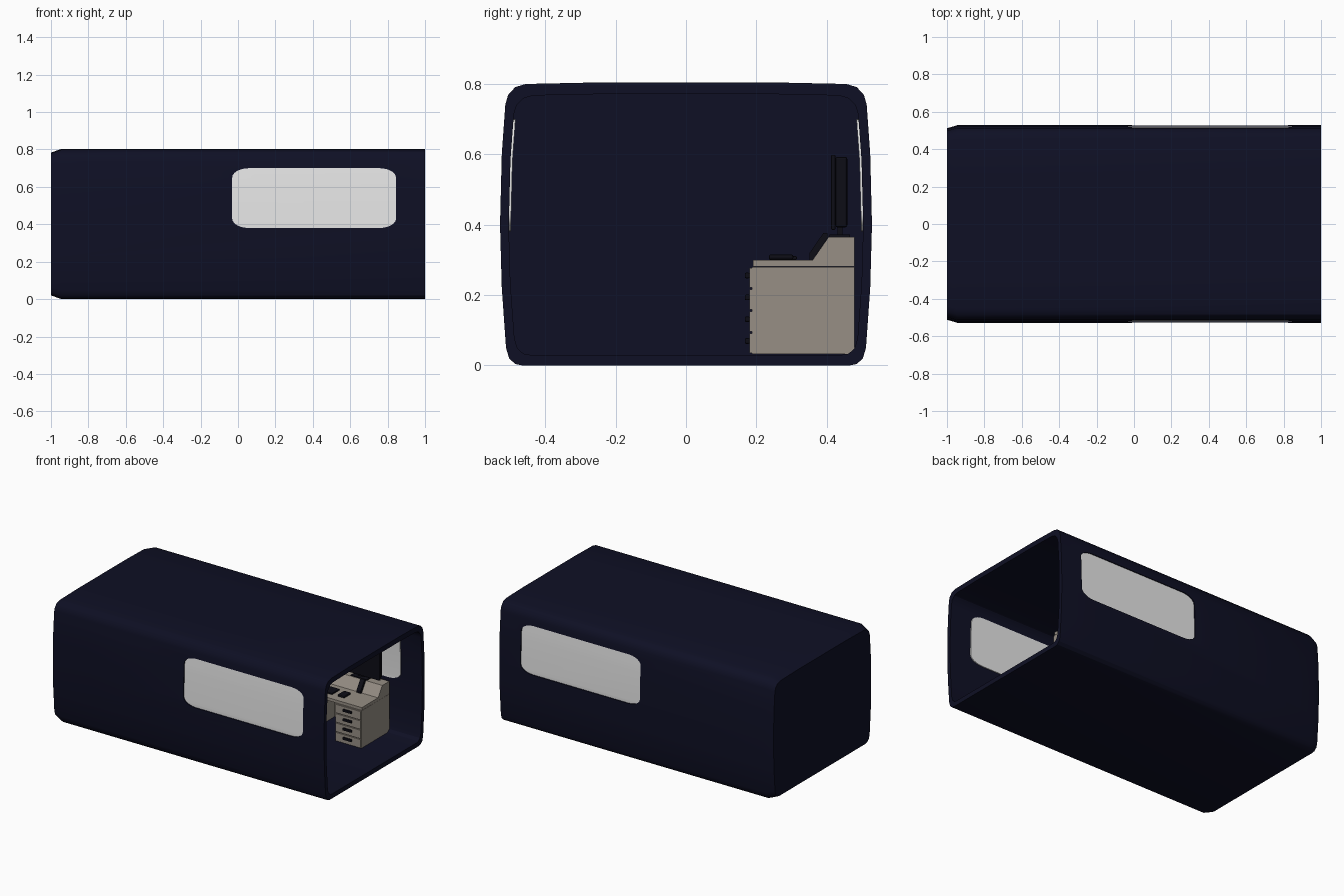
import bpy, bmesh, math
from mathutils import Vector

cube = bpy.data.objects.get("Cube")
if cube:
    bpy.data.objects.remove(cube, do_unlink=True)


def material(name, rgb):
    m = bpy.data.materials.new(name)
    m.use_nodes = True
    m.diffuse_color = (*rgb, 1)
    m.node_tree.nodes["Principled BSDF"].inputs["Base Color"].default_value = (*rgb, 1)
    return m


NAVY = material("navy paint", (0.0045, 0.005, 0.018))
GLASS = material("frosted glass", (0.8, 0.8, 0.8))
TAUPE = material("taupe laminate", (0.31, 0.275, 0.235))
BLACK = material("black plastic", (0.004, 0.004, 0.008))


def finish(name, bm, mat):
    bmesh.ops.recalc_face_normals(bm, faces=bm.faces)
    me = bpy.data.meshes.new(name)
    bm.to_mesh(me)
    bm.free()
    me.materials.append(mat)
    ob = bpy.data.objects.new(name, me)
    bpy.context.collection.objects.link(ob)
    return ob


def loft(name, rings, mat):
    """Skin a list of closed rings and cap both ends."""
    bm = bmesh.new()
    loops = [[bm.verts.new(p) for p in ring] for ring in rings]
    n = len(loops[0])
    for a, b in zip(loops, loops[1:]):
        for i in range(n):
            j = (i + 1) % n
            bm.faces.new((a[i], a[j], b[j], b[i]))
    bm.faces.new(loops[0])
    bm.faces.new(loops[-1])
    return finish(name, bm, mat)


def box(name, x, y, z, mat, bevel=0):
    bm = bmesh.new()
    bmesh.ops.create_cube(bm, size=1)
    for v in bm.verts:
        v.co = Vector([lo + (c + 0.5) * (hi - lo) for c, (lo, hi) in zip(v.co, (x, y, z))])
    if bevel:
        bmesh.ops.bevel(bm, geom=bm.edges[:], offset=bevel, segments=2, affect='EDGES', profile=0.5)
    return finish(name, bm, mat)


def boolean(ob, cutter, op):
    mod = ob.modifiers.new("cut", 'BOOLEAN')
    mod.object, mod.operation, mod.solver = cutter, op, 'EXACT'
    bpy.context.view_layer.update()
    me = bpy.data.meshes.new_from_object(ob.evaluated_get(bpy.context.evaluated_depsgraph_get()))
    ob.modifiers.clear()
    ob.data = me


def smooth(ob):
    bpy.ops.object.select_all(action='DESELECT')
    ob.select_set(True)
    bpy.context.view_layer.objects.active = ob
    bpy.ops.object.shade_smooth_by_angle(angle=math.radians(30))


# Shell: bulged tube with a chamfered closed end and an open end
half = [(0.27, 0.803), (0.455, 0.799), (0.485, 0.79), (0.505, 0.768), (0.513, 0.74),
        (0.523, 0.6), (0.528, 0.4), (0.523, 0.22), (0.511, 0.05), (0.502, 0.02),
        (0.485, 0.004), (0.465, 0)]
outline = half + [(-y, z) for y, z in reversed(half)]


def section(x, sy=1.0, lo=0.0, hi=0.803):
    return [(x, y * sy, lo + z / 0.803 * (hi - lo)) for y, z in outline]


def shell_part(name, mat):
    return loft(name, [section(-1, 0.97, 0.02, 0.783), section(-0.945), section(1),
                       section(1, 0.953, 0.03, 0.77), section(-0.96, 0.953, 0.03, 0.77)], mat)


# Rounded window outline, as a prism through both side walls
def window_ring(y):
    ring = []
    for k in range(4):
        for s in range(7):
            a = math.pi / 2 * (k + s / 6)
            sx = 1 if k in (0, 3) else -1
            sz = 1 if k < 2 else -1
            ring.append((0.407 + sx * 0.348 + 0.09 * math.cos(a), y,
                         0.54 + sz * 0.11 + 0.05 * math.sin(a)))
    return ring


prism = loft("window_cutter", [window_ring(-0.7), window_ring(0.7)], GLASS)
shell = shell_part("shell", NAVY)
boolean(shell, prism, 'DIFFERENCE')
glass = shell_part("side_windows", GLASS)
for v in glass.data.vertices:
    v.co.y *= 0.988
boolean(glass, prism, 'INTERSECT')
bpy.data.objects.remove(prism, do_unlink=True)
for ob, mat in ((shell, NAVY), (glass, GLASS)):
    ob.data.materials.clear()
    ob.data.materials.append(mat)
    ob.data.polygons.foreach_set("material_index", [0] * len(ob.data.polygons))
    smooth(ob)

# Desk: two drawer cabinets, a back panel and a top with a raised rear shelf
FLOOR, TOP = 0.032, 0.28
LEFT, RIGHT, WIDE = 0.195, 0.775, 0.19
drawer = (TOP - FLOOR) / 4
for side, x0 in (("right", LEFT), ("left", RIGHT - WIDE)):
    x1 = x0 + WIDE
    box(side + "_cabinet", (x0, x1), (0.187, 0.478), (FLOOR, TOP), TAUPE)
    for i in range(4):
        z = FLOOR + drawer * i
        box(f"{side}_drawer_{i + 1}", (x0 + 0.003, x1 - 0.003), (0.18, 0.188),
            (z + 0.003, z + drawer - 0.003), TAUPE)
        mid, zc = (x0 + x1) / 2, z + drawer * 0.6
        box(f"{side}_handle_{i + 1}", (mid - 0.032, mid + 0.032), (0.167, 0.181),
            (zc - 0.008, zc + 0.008), BLACK, 0.004)
box("desk_back_panel", (LEFT + WIDE, RIGHT - WIDE), (0.46, 0.478), (FLOOR, TOP), TAUPE)
profile = [(0.19, 0.281), (0.19, 0.3), (0.36, 0.3), (0.405, 0.365), (0.478, 0.365), (0.478, 0.281)]
loft("desk_top", [[(x, y, z) for y, z in profile] for x in (LEFT, RIGHT)], TAUPE)

# Monitor on its stand
box("monitor_screen", (0.45, 0.75), (0.412, 0.424), (0.385, 0.598), BLACK, 0.003)
box("monitor_back", (0.46, 0.74), (0.424, 0.458), (0.392, 0.592), BLACK, 0.006)
box("monitor_neck", (0.58, 0.62), (0.43, 0.445), (0.366, 0.4), BLACK)
box("monitor_foot", (0.54, 0.66), (0.408, 0.465), (0.365, 0.371), BLACK)

# Keyboard, mouse and a handset resting on the slope
box("keyboard", (0.3, 0.525), (0.235, 0.315), (0.3, 0.31), BLACK, 0.003)
box("mouse", (0.565, 0.615), (0.235, 0.305), (0.3, 0.315), BLACK, 0.006)
rest = [(0.35, 0.3), (0.35, 0.318), (0.39, 0.376), (0.402, 0.376), (0.404, 0.365), (0.36, 0.3)]
loft("handset", [[(x, y, z) for y, z in rest] for x in (0.625, 0.655)], BLACK)
